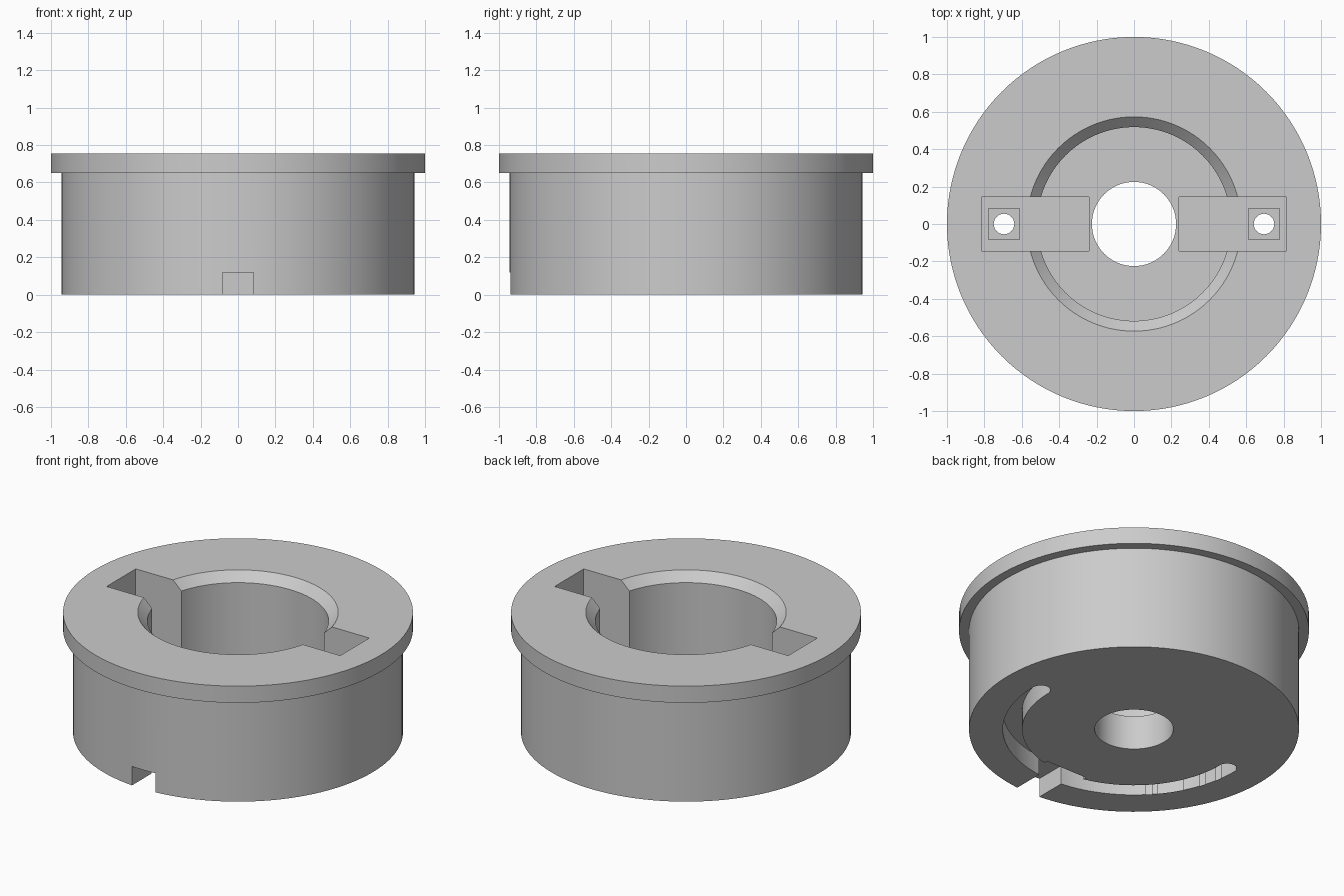
import bpy, bmesh, math
from mathutils import Vector

cube = bpy.data.objects.get("Cube")
if cube:
    bpy.data.objects.remove(cube, do_unlink=True)

# Single grey material
grey = bpy.data.materials.new("light_grey")
grey.use_nodes = True
colour = (0.6, 0.6, 0.6, 1)
grey.diffuse_color = colour
grey.node_tree.nodes["Principled BSDF"].inputs["Base Color"].default_value = colour


def add_object(name, bm):
    bmesh.ops.recalc_face_normals(bm, faces=bm.faces)
    mesh = bpy.data.meshes.new(name)
    bm.to_mesh(mesh)
    bm.free()
    mesh.materials.append(grey)
    obj = bpy.data.objects.new(name, mesh)
    bpy.context.collection.objects.link(obj)
    return obj


def revolve(name, profile, angle, steps):
    """Turn a closed (radius, height) profile about z, starting at +x."""
    bm = bmesh.new()
    face = bm.faces.new([bm.verts.new((r, 0, z)) for r, z in profile])
    full = abs(angle) >= math.tau
    edges = list(face.edges)
    if full:
        bmesh.ops.delete(bm, geom=[face], context='FACES_ONLY')
        geom = edges
    else:
        geom = [face] + edges
    bmesh.ops.spin(bm, geom=geom, cent=(0, 0, 0), axis=(0, 0, 1),
                   angle=angle, steps=steps, use_duplicate=False)
    if not full:
        # Close the starting end if the sweep left it open
        rim = [e for e in bm.edges if e.is_boundary]
        if rim:
            bmesh.ops.holes_fill(bm, edges=rim, sides=0)
    bmesh.ops.remove_doubles(bm, verts=bm.verts, dist=0.0001)
    return add_object(name, bm)


def box(name, low, high):
    bm = bmesh.new()
    bmesh.ops.create_cube(bm, size=1)
    low, high = Vector(low), Vector(high)
    for v in bm.verts:
        v.co = (low + high) / 2 + v.co * (high - low)
    return add_object(name, bm)


def rod(name, x, radius, low, high):
    bm = bmesh.new()
    bmesh.ops.create_cone(bm, cap_ends=True, segments=32, radius1=radius,
                          radius2=radius, depth=high - low)
    bmesh.ops.translate(bm, verts=bm.verts, vec=(x, 0, (low + high) / 2))
    return add_object(name, bm)


# Flanged cup with a chamfered bore and a centre hole in its floor
TOP, FLOOR, SLOT, SEAT, GROOVE = 0.755, 0.215, 0.18, 0.15, 0.12
body = revolve("flanged_body", [
    (0.225, 0), (0.943, 0), (0.943, 0.65), (1, 0.65), (1, TOP),
    (0.573, TOP), (0.518, TOP - 0.055), (0.518, FLOOR), (0.225, FLOOR)],
    math.tau, 128)

cutters = []
# Half-ring groove under the front half, with its pocket and outlet notch
cutters.append(revolve("groove_cutter", [
    (0.64, -0.1), (0.75, -0.1), (0.75, GROOVE), (0.64, GROOVE)], -math.pi, 64))
cutters.append(box("pocket_cutter", (-0.145, -0.735, -0.1), (0.145, -0.6, GROOVE)))
cutters.append(box("notch_cutter", (-0.082, -1.1, -0.1), (0.082, -0.7, GROOVE)))

# Side slots, square seats and through holes
for side, s in (("left", 1), ("right", -1)):
    def span(a, b):
        return sorted((s * a, s * b))
    a, b = span(0.24, 0.815)
    cutters.append(box(side + "_slot_cutter", (a, -0.145, SLOT), (b, 0.145, 1)))
    a, b = span(0.612, 0.778)
    cutters.append(box(side + "_seat_cutter", (a, -0.083, SEAT), (b, 0.083, 0.5)))
    cutters.append(rod(side + "_hole_cutter", s * 0.695, 0.055, -0.1, 0.4))

bpy.context.view_layer.objects.active = body
for cutter in cutters:
    cutter.hide_render = True
    mod = body.modifiers.new(cutter.name, 'BOOLEAN')
    mod.operation = 'DIFFERENCE'
    mod.solver = 'EXACT'
    mod.object = cutter
    bpy.ops.object.modifier_apply(modifier=mod.name)
    bpy.data.objects.remove(cutter, do_unlink=True)

# Smooth round walls, keeping crisp edges
bpy.ops.object.select_all(action='DESELECT')
body.select_set(True)
bpy.ops.object.shade_smooth_by_angle(angle=math.radians(30))
